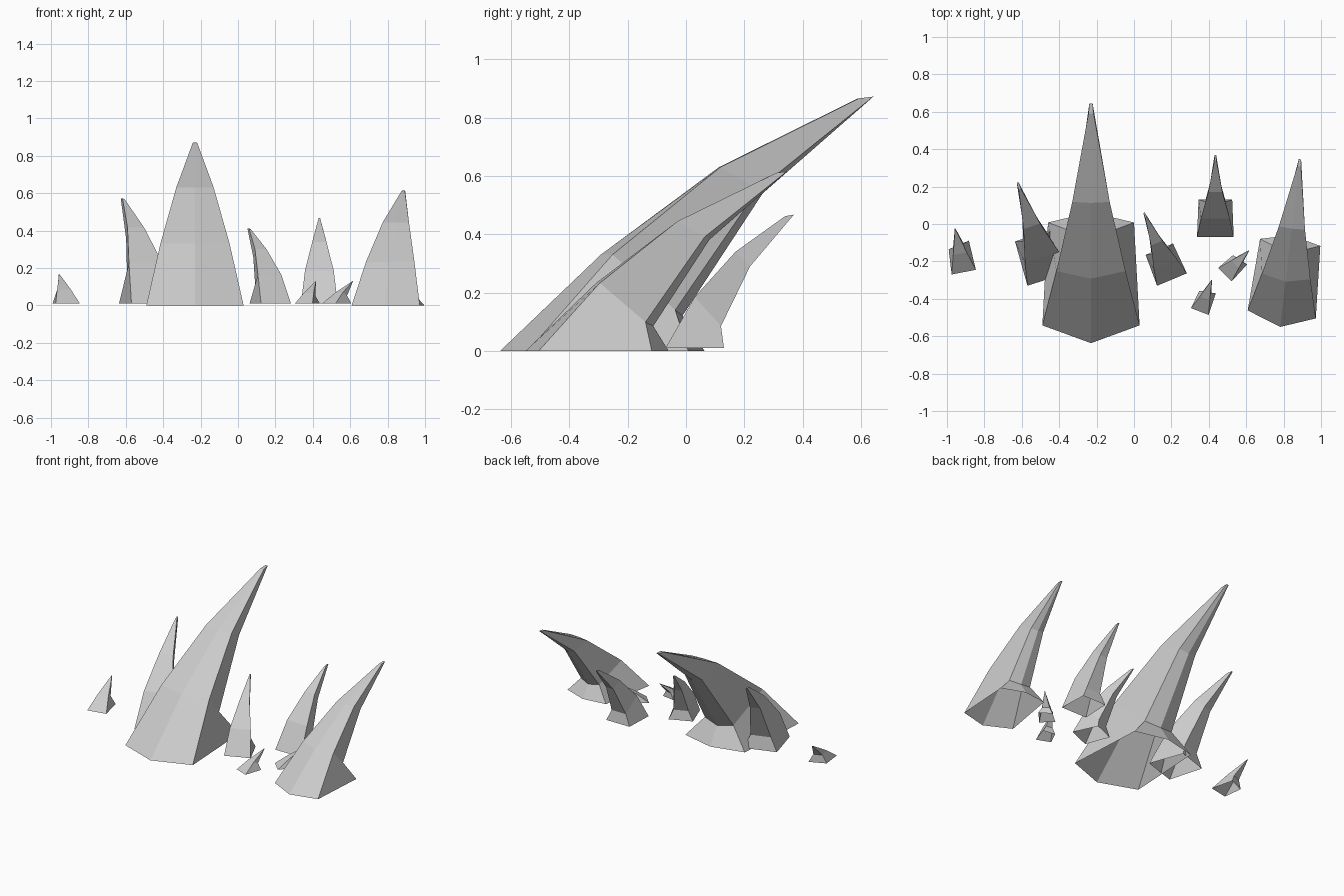
import bpy
from math import radians

if "Cube" in bpy.data.objects:
    bpy.data.objects.remove(bpy.data.objects["Cube"])


def mirror_ring(half):
    # right half listed front to back; mirrored points close the loop
    return half + [(-x, y, z) for x, y, z in reversed(half) if x > 0]


def spike(name, rings, loc, scale=1.0, turn=0.0):
    # loft the rings into a faceted, open-bottomed spike with a tiny cap
    n = len(rings[0])
    verts = [p for r in rings for p in r]
    faces = []
    for k in range(len(rings) - 1):
        a, b = k * n, (k + 1) * n
        for i in range(n):
            j = (i + 1) % n
            faces.append((a + i, a + j, b + j, b + i))
    top = (len(rings) - 1) * n
    faces.append(tuple(range(top, top + n)))
    me = bpy.data.meshes.new(name)
    me.from_pydata(verts, [], faces)
    me.update()
    ob = bpy.data.objects.new(name, me)
    bpy.context.collection.objects.link(ob)
    ob.location = loc
    ob.scale = (scale,) * 3
    ob.rotation_euler.z = radians(turn)
    return ob


# six-sided large spike, origin at the front base corner
large = [mirror_ring(h) for h in (
    [(0, 0, 0), (.26, .095, 0), (.23, .645, 0), (0, .70, 0)],
    [(0, .345, .33), (.185, .385, .33), (.11, .60, .14), (0, .625, .12)],
    [(0, .75, .63), (.10, .755, .63), (.065, .885, .555), (0, .90, .54)],
    [(0, 1.225, .865), (.013, 1.23, .866), (.009, 1.28, .872), (0, 1.28, .872)],
)]

# four-sided slim spike, origin at the middle of the front base edge
slim = [mirror_ring(h) for h in (
    [(.098, 0, 0), (.09, .20, 0)],
    [(.077, .10, .175), (.055, .19, .075)],
    [(.038, .24, .33), (.028, .29, .28)],
    [(.005, .41, .452), (.004, .44, .457)],
)]

# small asymmetric shard, origin at the front left base corner
shard = [
    [(0, 0, 0), (.132, 0, 0), (.125, .16, 0), (.01, .135, 0)],
    [(.028, .10, .075), (.102, .10, .075), (.095, .15, .055), (.035, .14, .055)],
    [(.063, .232, .154), (.067, .232, .154), (.067, .237, .156), (.063, .237, .156)],
]

# large spikes
spike("main_spike", large, (-.23, -.637, 0))
spike("right_spike", large, (.782, -.55, 0), .705, -6.7)

# slim spikes
spike("left_slim_spike", slim, (-.455, -.293, .01), 1.23, 18)
spike("middle_slim_spike", slim, (.203, -.297, .01), .88, 22.7)
spike("rear_slim_spike", slim, (.435, -.07, .01))

# shards
spike("left_shard", shard, (-.975, -.27, .01), 1.0, 11)
spike("front_shard", shard, (.305, -.45, .01), .76, -21)
spike("right_shard", shard, (.45, -.235, .01), .77, -45)
